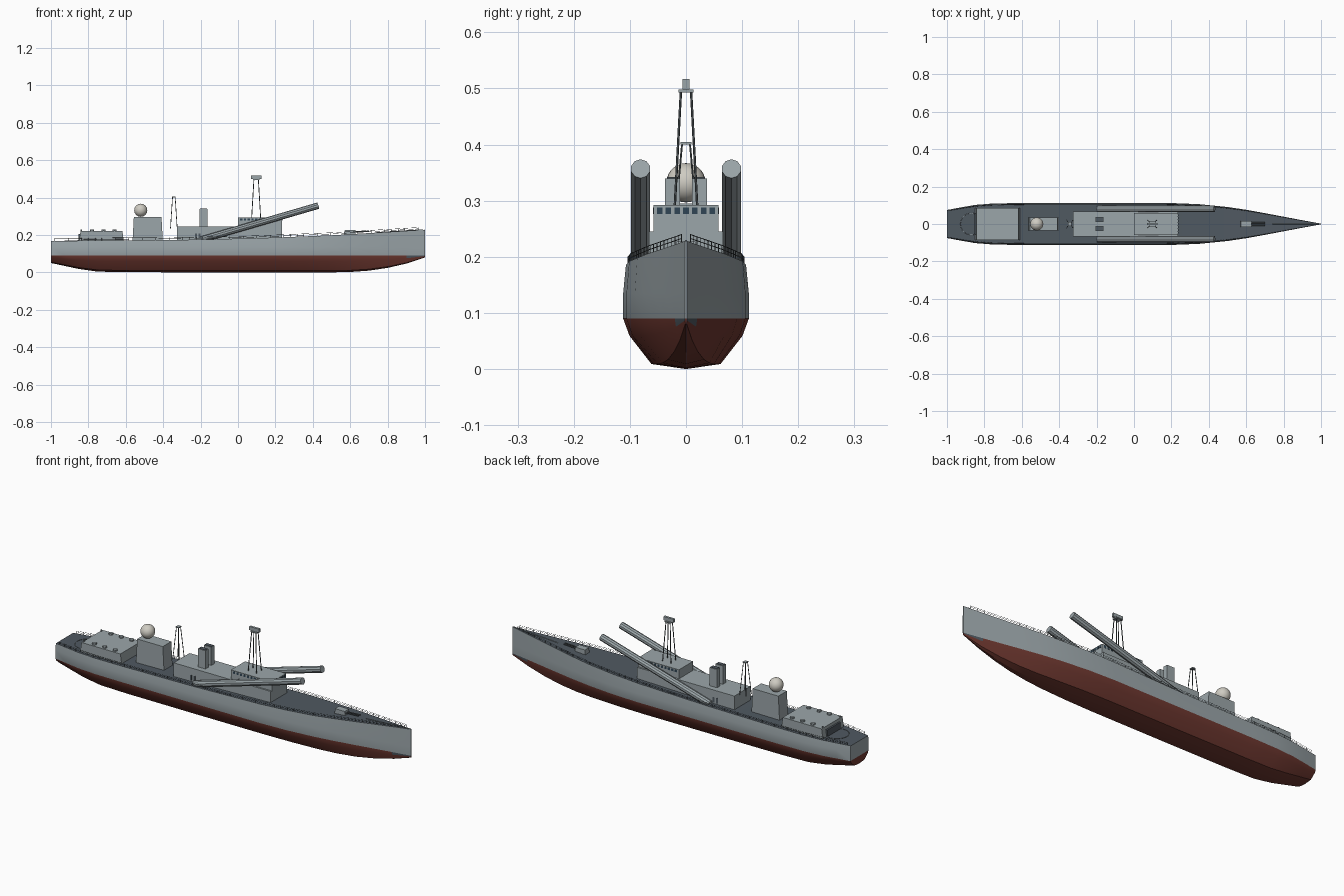
import bpy, bmesh, math
from mathutils import Vector

if "Cube" in bpy.data.objects:
    bpy.data.objects.remove(bpy.data.objects["Cube"])


def mat(name, r, g, b):
    m = bpy.data.materials.new(name)
    m.diffuse_color = (r, g, b, 1)
    m.use_nodes = True
    m.node_tree.nodes["Principled BSDF"].inputs["Base Color"].default_value = m.diffuse_color
    return m


GREY = mat("hull_grey", 0.33, 0.38, 0.40)
DECK = mat("deck_dark", 0.08, 0.10, 0.12)
RED = mat("antifouling_red", 0.16, 0.04, 0.03)
GLASS = mat("window_dark", 0.03, 0.06, 0.09)
WHITE = mat("radome_cream", 0.62, 0.60, 0.54)
WIRE = mat("wire_dark", 0.10, 0.12, 0.13)


def finish(name, bm, *mats):
    bmesh.ops.recalc_face_normals(bm, faces=bm.faces)
    me = bpy.data.meshes.new(name)
    bm.to_mesh(me)
    bm.free()
    for m in mats:
        me.materials.append(m)
    ob = bpy.data.objects.new(name, me)
    bpy.context.collection.objects.link(ob)
    return ob


def block(name, x, y, z, m=GREY, taper=0.0):
    """Box given by its ranges; taper pulls the top inwards in x."""
    bm = bmesh.new()
    bmesh.ops.create_cube(bm, size=1)
    for v in bm.verts:
        px, py, pz = (r[0] + (c + 0.5) * (r[1] - r[0]) for r, c in zip((x, y, z), v.co))
        if v.co.z > 0:
            px -= math.copysign(taper, v.co.x)
        v.co = (px, py, pz)
    return finish(name, bm, m)


def rod(name, a, b, r, m=GREY, sides=8):
    a, b = Vector(a), Vector(b)
    d = b - a
    bm = bmesh.new()
    bmesh.ops.create_cone(bm, cap_ends=True, segments=sides, radius1=r, radius2=r, depth=d.length)
    ob = finish(name, bm, m)
    ob.rotation_euler = d.to_track_quat('Z', 'Y').to_euler()
    ob.location = (a + b) / 2
    return ob


def wires(name, lines, r, m=WIRE, cyclic=False):
    cu = bpy.data.curves.new(name, 'CURVE')
    cu.dimensions = '3D'
    cu.bevel_depth, cu.bevel_resolution = r, 0
    for pts in lines:
        s = cu.splines.new('POLY')
        s.points.add(len(pts) - 1)
        for p, co in zip(s.points, pts):
            p.co = (*co, 1)
        s.use_cyclic_u = cyclic
    cu.materials.append(m)
    ob = bpy.data.objects.new(name, cu)
    bpy.context.collection.objects.link(ob)
    return ob


# Hull stations: x, half beam, keel height
STATIONS = [(-1, .075, .05), (-.93, .088, .035), (-.85, .102, .018), (-.75, .110, .004),
            (-.6, .112, .001), (-.2, .112, 0), (.2, .112, 0), (.35, .106, 0), (.5, .091, 0),
            (.6, .076, .002), (.7, .058, .009), (.8, .039, .024), (.9, .02, .047), (1, .002, .08)]
SHEER = [(-1, .168), (-.4, .172), (0, .178), (.5, .198), (1, .228)]
WATER = 0.09
# Section rows: share of half beam, share of draught
LOWER = [(0, 0), (.55, .1), (.9, .66), (1, 1)]


def lerp(table, x, k=1):
    for a, b in zip(table, table[1:]):
        if x <= b[0] + 1e-9:
            return a[k] + (b[k] - a[k]) * (x - a[0]) / (b[0] - a[0])
    return table[-1][k]


def deck_z(x):
    return lerp(SHEER, x)


def edge_y(x):
    return lerp(STATIONS, x) * 0.955


bm = bmesh.new()
rings = []
for x, w, k in STATIONS:
    top = deck_z(x)
    half = [(w * f, k + t * (WATER - k)) for f, t in LOWER]
    half += [(w, .135), (w * .955, top)]
    sec = [(-y, z) for y, z in reversed(half[1:])] + half
    rings.append([bm.verts.new((x, y, z)) for y, z in sec])
n = len(rings[0])
for i, (a, b) in enumerate(zip(rings, rings[1:])):
    for j in range(n):
        f = bm.faces.new((a[j], a[(j + 1) % n], b[(j + 1) % n], b[j]))
        f.smooth = True
        if j == n - 1:
            f.material_index, f.smooth = 1, False       # deck
        elif 2 <= j < n - 3:
            f.material_index = 2                        # below the waterline
        if i >= len(rings) - 3 + 1 and j in (2, n - 4):
            f.material_index = 1                        # dark bow patch
# transom and stem caps, split at the waterline
for r in (rings[0], rings[-1]):
    bm.faces.new(r[2:n - 2]).material_index = 2
    bm.faces.new(r[n - 3:] + r[:3])
hull = finish("hull", bm, GREY, DECK, RED)
bpy.context.view_layer.objects.active = hull
hull.select_set(True)
bpy.ops.object.shade_smooth_by_angle(angle=math.radians(25))

# Deck edge railings
xs = [-.98 + i * .036 for i in range(55)]
lines = []
for s in (-1, 1):
    base = [Vector((x, s * edge_y(x) * .97, deck_z(x))) for x in xs]
    for h in (.007, .014):
        lines.append([p + Vector((0, 0, h)) for p in base])
    lines += [[p, p + Vector((0, 0, .014))] for p in base]
wires("deck_railing", lines, .0008)

# Aft landing circle
wires("landing_circle", [[(-.87 + .058 * math.cos(a), .058 * math.sin(a), .1705)
      for a in [i * math.tau / 32 for i in range(32)]]], .0012, GREY, True)

# Hangar with roof hatches, door and corner posts
block("hangar", (-.85, -.61), (-.086, .086), (.165, .22), taper=.008)
block("hangar_door", (-.853, -.835), (-.055, .055), (.17, .205), DECK)
for s in (-1, 1):
    rod("hangar_post", (-.838, s * .072, .17), (-.838, s * .072, .228), .004)
    for x in (-.78, -.72, -.66):
        rod("hangar_hatch", (x, s * .068, .218), (x, s * .068, .228), .011)

# Radar house and radome
block("radar_house", (-.564, -.402), (-.035, .035), (.165, .295), taper=.007)
bm = bmesh.new()
bmesh.ops.create_uvsphere(bm, u_segments=24, v_segments=14, radius=.035)
for f in bm.faces:
    f.smooth = True
finish("radome", bm, WHITE).location = (-.52, 0, .332)

# Main superstructure and bridge
block("deckhouse", (-.325, .235), (-.066, .066), (.165, .245))
block("bridge", (0, .236), (-.058, .058), (.243, .292))
for i in range(7):
    y = (i - 3) * .0157
    block("bridge_front_window", (.23, .238), (y - .005, y + .005), (.276, .288), GLASS)
for s in (-1, 1):
    for i in range(11):
        x = .018 + i * .02
        block("bridge_side_window", (x - .006, x + .006), (s * .058 - .001, s * .058 + .001), (.276, .288), GLASS)
    for x in (-.225, -.205):
        block("side_door", (x - .005, x + .005), (s * .066 - .001, s * .066 + .001), (.18, .208), DECK)
    # Twin funnels
    y = sorted((s * .011, s * .037))
    block("funnel", (-.205, -.162), y, (.24, .34))
    block("funnel_cap", (-.202, -.165), (y[0] + .003, y[1] - .003), (.338, .342), DECK)
    # Long inclined tubes
    rod("inclined_tube", (-.195, s * .081, .175), (.43, s * .081, .357), .0175, sides=10)


def mast(name, x, z0, z1, bx, by, tx, ty, r):
    """Four-legged lattice mast with cross braces."""
    legs = [[(x + i * bx, j * by, z0), (x + i * tx, j * ty, z1)] for i in (-1, 1) for j in (-1, 1)]
    for o in legs:
        rod(name + "_leg", o[0], o[1], r, WIRE, 6)


mast("fore_mast", .097, .29, .496, .024, .02, .012, .009, .0022)
block("fore_mast_platform", (.08, .114), (-.013, .013), (.493, .498))
block("fore_mast_radar", (.069, .125), (-.006, .006), (.498, .517))
mast("aft_mast", -.343, .235, .402, .018, .022, .007, .007, .0018)
block("aft_mast_platform", (-.352, -.334), (-.01, .01), (.40, .405))

# Foredeck gun
block("gun_house", (.568, .63), (-.017, .017), (.19, .227), taper=.003)
for s in (-1, 1):
    rod("gun_barrel", (.625, s * .007, .216), (.70, s * .007, .22), .003, WIRE)
# Bow centreline strip
wires("bow_strip", [[(x, 0, deck_z(x) + .001) for x in (.74, .87, .99)]], .002, GREY)
